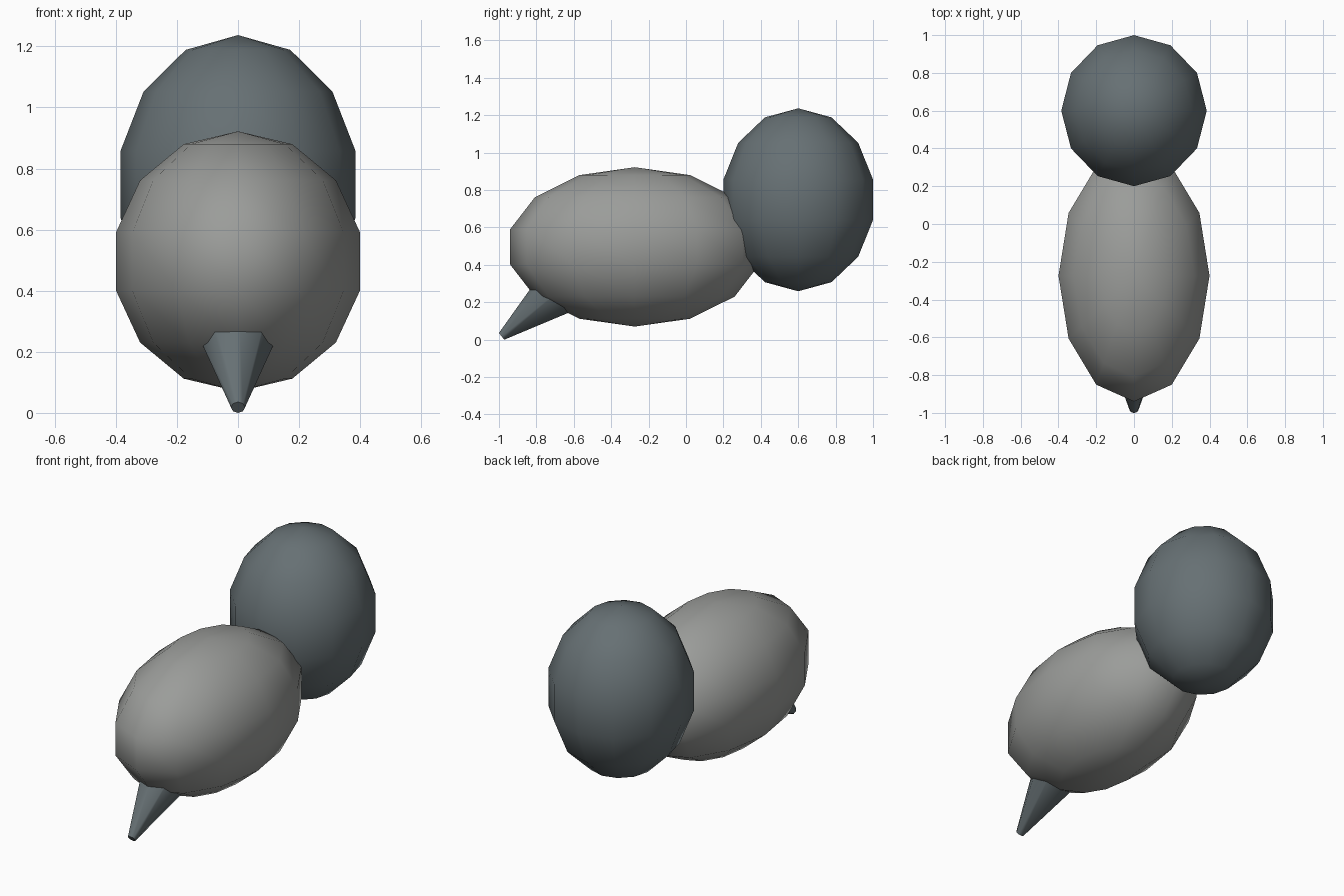
import bpy
from math import radians, cos, sin
from mathutils import Vector

if "Cube" in bpy.data.objects:
    bpy.data.objects.remove(bpy.data.objects["Cube"])


def paint(obj, name, color):
    mat = bpy.data.materials.get(name) or bpy.data.materials.new(name)
    mat.diffuse_color = color
    mat.use_nodes = True
    mat.node_tree.nodes["Principled BSDF"].inputs["Base Color"].default_value = mat.diffuse_color
    obj.data.materials.append(mat)


def ellipsoid(name, center, radii):
    # low-poly ball: 12 sides, odd ring count gives the flat band at the middle
    bpy.ops.mesh.primitive_uv_sphere_add(segments=12, ring_count=7, radius=1, location=center)
    obj = bpy.context.object
    obj.name = name
    obj.scale = radii
    bpy.ops.object.transform_apply(location=False, rotation=False, scale=True)
    bpy.ops.object.shade_smooth()
    return obj


SLATE = ("slate", (0.134, 0.163, 0.174, 1))

# Long body and upright ball behind it
body = ellipsoid("body", (0, -0.274, 0.496), (0.41, 0.683, 0.426))
paint(body, "warm_grey", (0.327, 0.334, 0.322, 1))
ball = ellipsoid("rear_ball", (0, 0.6, 0.748), (0.395, 0.41, 0.489))
paint(ball, *SLATE)

# Tapered spike, from its blunt tip on the ground up into the body
tilt, length = radians(38.6), 0.45
axis = Vector((0, cos(tilt), sin(tilt)))
tip = Vector((0, -0.986, 0.018))
bpy.ops.mesh.primitive_cone_add(vertices=8, radius1=0.151, radius2=0.023, depth=length,
                                location=tip + axis * length / 2,
                                rotation=(-axis).to_track_quat('Z', 'Y').to_euler())
spike = bpy.context.object
spike.name = "spike"
bpy.ops.object.shade_smooth_by_angle(angle=radians(50))
paint(spike, *SLATE)
